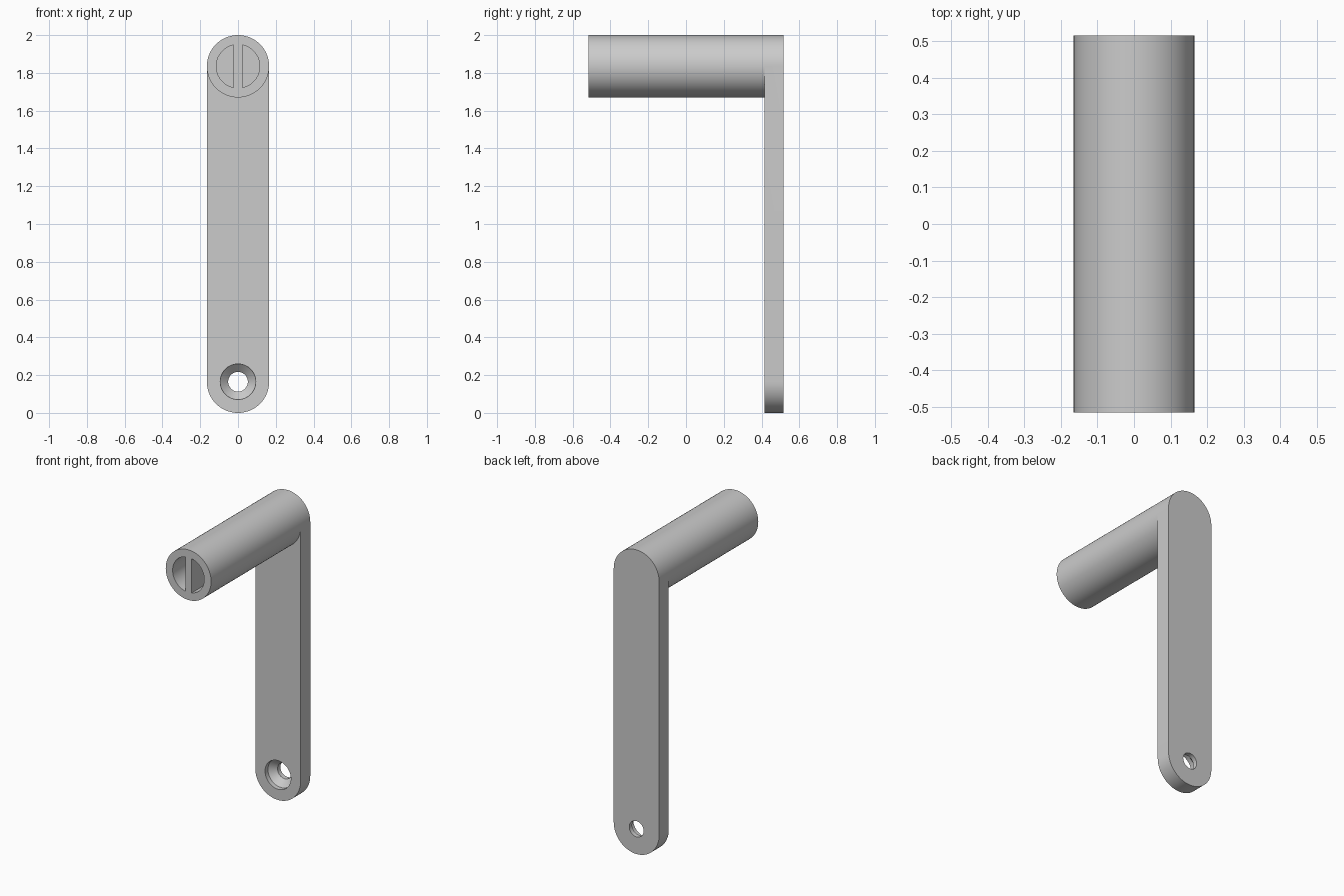
import bpy, bmesh
from math import pi, sin, cos, asin

R = 0.165                    # outer radius of grip and arm ends
FRONT, BACK = -0.515, 0.515
ARM_FRONT = 0.415
TOP_Z, HOLE_Z = 2 - R, R
POCKET_R, RIB_HALF = 0.115, 0.023

if "Cube" in bpy.data.objects:
    bpy.data.objects.remove(bpy.data.objects["Cube"])


def arc(radius, z, start, end, steps):
    """Points (x, z) along an arc centred on x = 0."""
    angles = [start + (end - start) * i / steps for i in range(steps + 1)]
    return [(radius * cos(a), z + radius * sin(a)) for a in angles]


def loft(name, sections):
    """Closed solid through (y, outline) sections."""
    bm = bmesh.new()
    rings = [[bm.verts.new((x, y, z)) for x, z in outline] for y, outline in sections]
    for a, b in zip(rings, rings[1:]):
        for i in range(len(a)):
            j = (i + 1) % len(a)
            bm.faces.new((a[i], a[j], b[j], b[i]))
    bm.faces.new(rings[0])
    bm.faces.new(rings[-1])
    bmesh.ops.recalc_face_normals(bm, faces=bm.faces)
    mesh = bpy.data.meshes.new(name)
    bm.to_mesh(mesh)
    bm.free()
    obj = bpy.data.objects.new(name, mesh)
    bpy.context.collection.objects.link(obj)
    return obj


def circle(radius, z, steps=64):
    return arc(radius, z, 0, 2 * pi, steps)[:-1]


def combine(target, tool, operation):
    tool.hide_render = True
    mod = target.modifiers.new(tool.name, 'BOOLEAN')
    mod.operation, mod.solver, mod.object = operation, 'EXACT', tool
    bpy.context.view_layer.objects.active = target
    bpy.ops.object.modifier_apply(modifier=mod.name)
    bpy.data.objects.remove(tool)


# Flat arm with rounded ends
stadium = arc(R, TOP_Z, 0, pi, 32) + arc(R, HOLE_Z, pi, 2 * pi, 32)
handle = loft("crank_handle", [(ARM_FRONT, stadium), (BACK, stadium)])

# Round grip
grip = loft("grip", [(FRONT, circle(R, TOP_Z)), (ARM_FRONT, circle(R, TOP_Z))])
combine(handle, grip, 'UNION')

# Two half-round pockets either side of a central rib
edge = asin(RIB_HALF / POCKET_R)
for side in (0, pi):
    outline = arc(POCKET_R, TOP_Z, side - pi / 2 + edge, side + pi / 2 - edge, 32)
    pocket = loft("pocket_cutter", [(FRONT - 0.05, outline), (ARM_FRONT - 0.01, outline)])
    combine(handle, pocket, 'DIFFERENCE')

# Countersunk screw hole
steps = [(ARM_FRONT - 0.05, 0.094), (ARM_FRONT + 0.03, 0.094),
         (ARM_FRONT + 0.07, 0.052), (BACK + 0.05, 0.052)]
screw_hole = loft("screw_hole_cutter", [(y, circle(r, HOLE_Z)) for y, r in steps])
combine(handle, screw_hole, 'DIFFERENCE')

# Smooth curved walls, crisp edges
bpy.ops.object.select_all(action='DESELECT')
handle.select_set(True)
bpy.context.view_layer.objects.active = handle
bpy.ops.object.shade_smooth_by_angle(angle=pi / 6)
